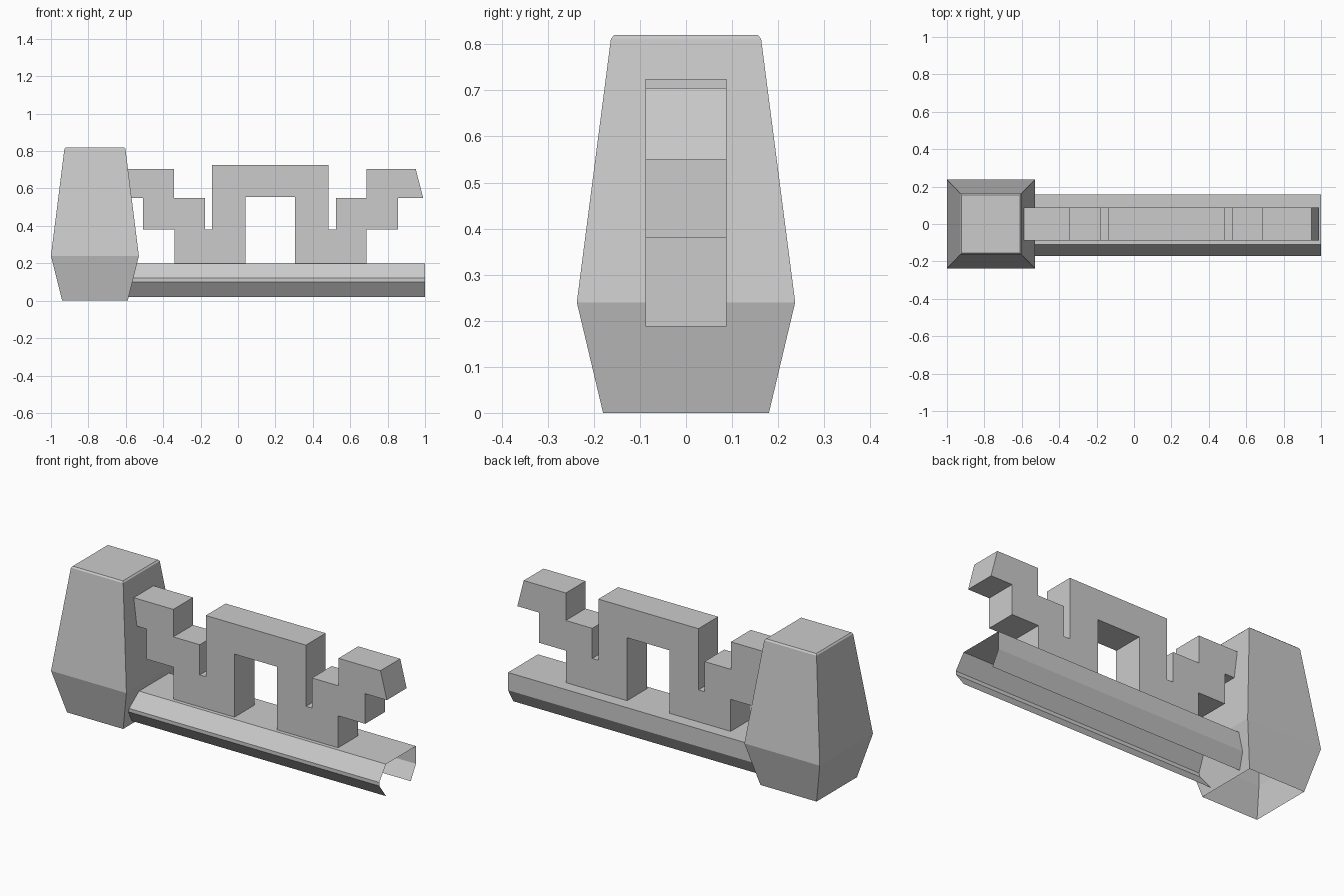
import bpy, bmesh

if "Cube" in bpy.data.objects:
    bpy.data.objects.remove(bpy.data.objects["Cube"])


def finish(name, bm):
    bmesh.ops.recalc_face_normals(bm, faces=bm.faces)
    mesh = bpy.data.meshes.new(name)
    bm.to_mesh(mesh)
    bm.free()
    obj = bpy.data.objects.new(name, mesh)
    bpy.context.collection.objects.link(obj)
    return obj


# Tapered post: rectangular rings (z, half x, half y), open underneath
bm = bmesh.new()
rings = []
for z, hx, hy in [(0, .175, .18), (.24, .235, .237), (.812, .163, .163), (.82, .156, .156)]:
    rings.append([bm.verts.new((-.765 + sx * hx, sy * hy, z))
                  for sx, sy in [(-1, -1), (1, -1), (1, 1), (-1, 1)]])
for a, b in zip(rings, rings[1:]):
    for i in range(4):
        j = (i + 1) % 4
        bm.faces.new((a[i], a[j], b[j], b[i]))
bm.faces.new(rings[-1])
finish("post", bm)

# Rail: thin open channel swept along x, with open ends and underside
bm = bmesh.new()
section = [(-.11, .02), (-.17, .10), (-.17, .12), (-.11, .20),
           (.157, .20), (.157, .10), (.11, .02)]
ends = [[bm.verts.new((x, y, z)) for y, z in section] for x in (-.61, 1)]
for i in range(len(section) - 1):
    bm.faces.new((ends[0][i], ends[0][i + 1], ends[1][i + 1], ends[1][i]))
finish("rail", bm)

# Stepped crest: right half outline mirrored about its centre, then extruded
cx = .173
half = [(.133, .555), (.133, .187), (.513, .187), (.513, .38), (.682, .38),
        (.682, .55), (.817, .55), (.777, .705), (.515, .705), (.515, .55),
        (.35, .55), (.35, .38), (.312, .38), (.312, .725)]
outline = half + [(-x, z) for x, z in reversed(half)]
bm = bmesh.new()
face = bm.faces.new([bm.verts.new((cx + x, -.088, z)) for x, z in outline])
ext = bmesh.ops.extrude_face_region(bm, geom=[face])
bmesh.ops.translate(bm, vec=(0, .176, 0),
                    verts=[v for v in ext["geom"] if isinstance(v, bmesh.types.BMVert)])
finish("stepped_crest", bm)
